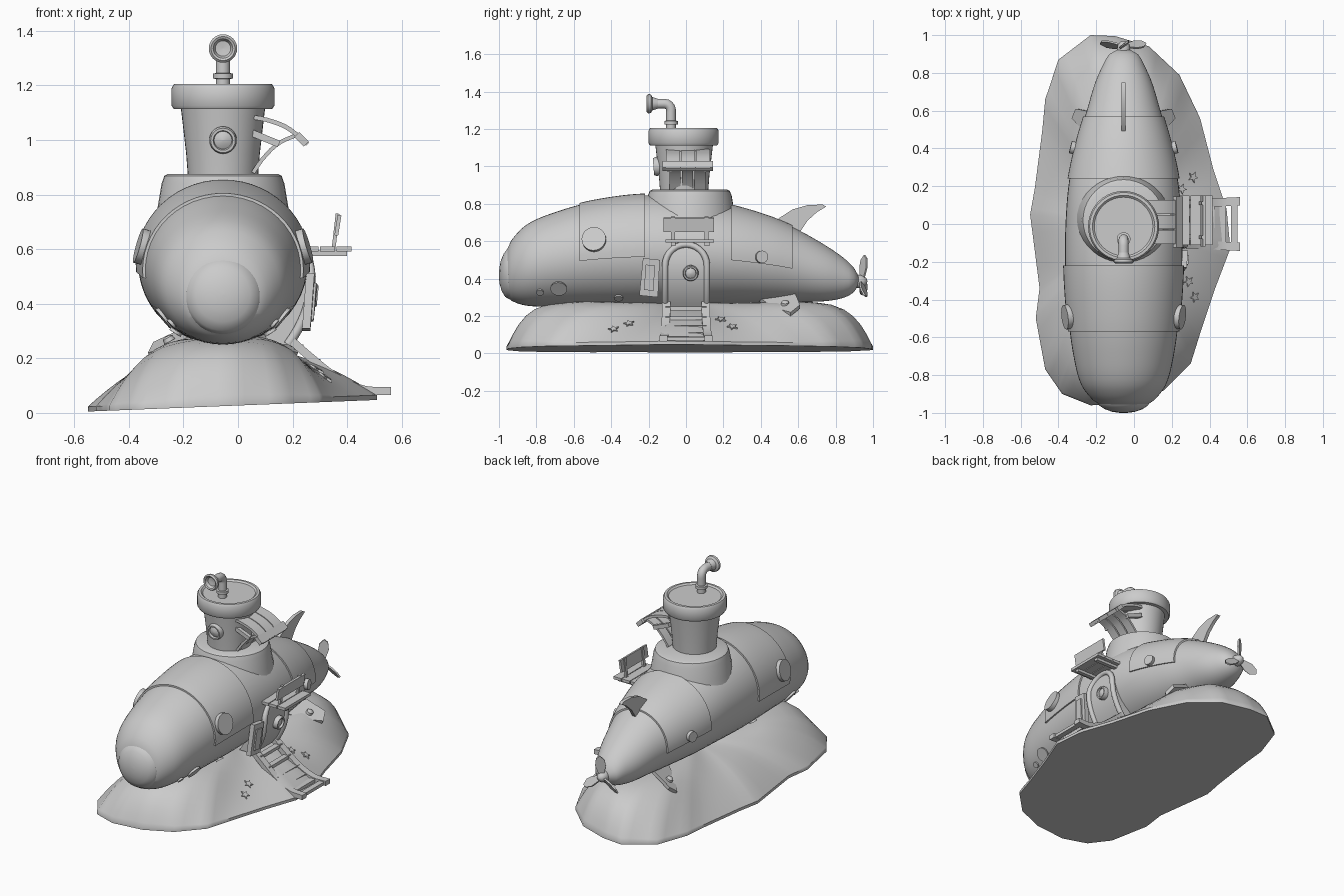
import bpy, math
from mathutils import Vector as V, Quaternion

if "Cube" in bpy.data.objects:
    bpy.data.objects.remove(bpy.data.objects["Cube"])

CX = -0.055  # hull axis
mat = bpy.data.materials.new("plain_grey")
mat.use_nodes = True
GREY = (0.6, 0.6, 0.6, 1)
mat.diffuse_color = GREY
mat.node_tree.nodes["Principled BSDF"].inputs["Base Color"].default_value = GREY
parts = []


def add(name, data):
    ob = bpy.data.objects.new(name, data)
    bpy.context.collection.objects.link(ob)
    data.materials.append(mat)
    parts.append(ob)
    return ob


def mesh(name, verts, faces):
    me = bpy.data.meshes.new(name)
    me.from_pydata([tuple(v) for v in verts], [], faces)
    me.validate()
    return add(name, me)


def loft(name, rings):
    """Skin closed rings of equal length and cap both ends."""
    n = len(rings[0])
    faces = [(r * n + i, r * n + (i + 1) % n, (r + 1) * n + (i + 1) % n, (r + 1) * n + i)
             for r in range(len(rings) - 1) for i in range(n)]
    faces += [tuple(range(n))[::-1], tuple(range((len(rings) - 1) * n, len(rings) * n))]
    return mesh(name, [v for r in rings for v in r], faces)


def lathe(name, profile, loc=(CX, 0, 0), normal=(0, 0, 1), n=40):
    """Turn (radius, height) pairs around an axis."""
    q = V(normal).to_track_quat('Z', 'Y')
    ring = lambda r, h: [V(loc) + q @ V((max(r, 1e-4) * math.cos(a), max(r, 1e-4) * math.sin(a), h))
                         for a in (math.tau * i / n for i in range(n))]
    return loft(name, [ring(r, h) for r, h in profile])


def prism(name, pts, thick):
    h = V(thick) / 2
    return loft(name, [[V(p) - h for p in pts], [V(p) + h for p in pts]])


def box(name, lo, hi):
    (a, b, c), (d, e, f) = lo, hi
    return prism(name, [(a, b, c), (d, b, c), (d, e, c), (a, e, c)], (0, 0, 0)) if c == f else \
        loft(name, [[(a, b, z), (d, b, z), (d, e, z), (a, e, z)] for z in (c, f)])


def patch(name, func, nu, nv, depth):
    """Raised plate: func(u, v, offset), with its rim sunk to the given depth."""
    verts = []
    for i in range(-1, nu + 2):
        for j in range(-1, nv + 2):
            rim = i in (-1, nu + 1) or j in (-1, nv + 1)
            verts.append(func(min(max(i / nu, 0), 1), min(max(j / nv, 0), 1), depth if rim else 0))
    m = nv + 3
    return mesh(name, verts, [(i * m + j, i * m + j + 1, (i + 1) * m + j + 1, (i + 1) * m + j)
                              for i in range(nu + 2) for j in range(m - 1)])


def tube(name, pts, r):
    cu = bpy.data.curves.new(name, 'CURVE')
    cu.dimensions, cu.bevel_depth, cu.bevel_resolution, cu.use_fill_caps = '3D', r, 4, True
    sp = cu.splines.new('POLY')
    sp.points.add(len(pts) - 1)
    for p, c in zip(sp.points, pts):
        p.co = (*c, 1)
    return add(name, cu)


def hermite(rows, t):
    """Smooth interpolation of table rows keyed by their first column."""
    k = max(i for i in range(len(rows) - 1) if rows[i][0] <= t or i == 0)
    slope = lambda i, c: ((rows[min(i + 1, len(rows) - 1)][c] - rows[max(i - 1, 0)][c])
                          / (rows[min(i + 1, len(rows) - 1)][0] - rows[max(i - 1, 0)][0]))
    d = rows[k + 1][0] - rows[k][0]
    s = (t - rows[k][0]) / d
    return [(1 + 2 * s) * (1 - s) ** 2 * rows[k][c] + s * s * (3 - 2 * s) * rows[k + 1][c]
            + d * s * (1 - s) * ((1 - s) * slope(k, c) - s * slope(k + 1, c)) for c in range(1, len(rows[0]))]


def ribbon(name, path, y0, y1, thick):
    """Bent plank following an (x, z) path."""
    ps = [V((x, 0, z)) for x, z in path]
    rings = []
    for i, p in enumerate(ps):
        t = (ps[min(i + 1, len(ps) - 1)] - ps[max(i - 1, 0)]).normalized()
        n = V((-t.z, 0, t.x)) * thick / 2
        rings.append([p + n * s + V((0, y, 0)) for s, y in ((1, y0), (1, y1), (-1, y1), (-1, y0))])
    return loft(name, rings)


def bend(rows, n=10):
    a, b = rows[0][0], rows[-1][0]
    return [(a + (b - a) * i / n, hermite(rows, a + (b - a) * i / n)[0]) for i in range(n + 1)]


# Hull: y, half width, top, bottom
HULL = [(-.96, .12, .55, .31), (-.93, .165, .61, .28), (-.85, .225, .69, .255), (-.7, .265, .755, .25),
        (-.5, .292, .81, .25), (-.22, .31, .845, .25), (.05, .305, .83, .26), (.25, .285, .785, .265),
        (.45, .24, .725, .27), (.6, .195, .66, .275), (.75, .15, .575, .28), (.85, .105, .505, .3),
        (.9, .075, .455, .33), (.925, .03, .41, .37)]


def hull(y, a, off=0):
    w, top, bot = hermite(HULL, y)
    return V((CX + (w + off) * math.cos(a), y, (top + bot) / 2 + ((top - bot) / 2 + off) * math.sin(a)))


def hull_at(y, z, side):
    """Point and outward normal on the hull side at a given height."""
    w, top, bot = hermite(HULL, y)
    a = math.asin((2 * z - top - bot) / (top - bot))
    a = a if side > 0 else math.pi - a
    p = hull(y, a)
    return p, (hull(y + .01, a) - p).cross(hull(y, a + .01) - p).normalized() * -1


loft("hull", [[hull(-.96 + 1.885 * i / 70, math.tau * j / 48) for j in range(48)] for i in range(71)])
lathe("nose_cap", [(.14, -.02), (.142, .01), (.13, .035), (.1, .055), (.06, .069), (.025, .074), (0, .075)],
      (CX, -.925, .43), (0, -1, .05))
for name, a, b in (("front_shell", -.57, -.22), ("rear_shell", .24, .57)):
    patch(name, lambda u, v, o: hull(a + (b - a) * u, -.1 + (math.pi + .2) * v, .01 + o), 10, 30, -.025)

# Portholes and rivets
def porthole(name, loc, normal, r):
    lathe(name, [(r, -.03), (r, .012), (r * .9, .024), (r * .72, .024), (r * .65, .012), (r * .4, .018), (0, .022)],
          loc, normal, 28)


def bump(name, loc, normal, r):
    lathe(name, [(r, -.01), (r * .9, r * .25), (r * .6, r * .5), (0, r * .6)], loc, normal, 16)


for side, word in ((1, "left"), (-1, "right")):
    porthole("front_porthole_" + word, *hull_at(-.49, .605, side), .065)
    porthole("rear_porthole_" + word, *hull_at(.4, .515, side), .033)
    for y, z, r in ((-.68, .35, .045), (-.78, .33, .02), (-.36, .3, .025)):
        bump("hull_bump_" + word, *hull_at(y, z, side), r)
    # Lower stabiliser fins
    fin = [(.08, .39, .29), (.1, .58, .32), (.25, .61, .25), (.27, .56, .21), (.19, .47, .235)]
    prism("side_fin_" + word, [(CX + side * x, y, z) for x, y, z in fin], (side * .01, 0, .02))
    bump("fin_bolt_" + word, (CX + side * .2, .53, .27), (side * .5, 0, .9), .022)

# Tower, cap and periscope
lathe("tower_skirt", [(.26, .66), (.24, .75), (.225, .84), (.215, .868), (.2, .876), (0, .876)], (CX, .02, 0))
lathe("tower", [(.128, .86), (.135, .95), (.15, 1.08), (.156, 1.13), (0, 1.13)], (CX, -.01, 0))
lathe("tower_cap", [(.15, 1.113), (.18, 1.113), (.188, 1.125), (.188, 1.19), (.18, 1.204), (.165, 1.205),
                    (.155, 1.196), (0, 1.196)], (CX, -.013, 0))
porthole("tower_porthole", (CX, -.15, 1.0), (0, -1, -.08), .05)
tube("periscope_pipe", [(CX, -.08, 1.19), (CX, -.08, 1.29)]
     + [(CX, -.115 + .035 * math.cos(a), 1.3 + .035 * math.sin(a)) for a in (0, .4, .8, 1.2, 1.57)]
     + [(CX, -.18, 1.335)], .026)
lathe("periscope_collar", [(.02, 1.222), (.036, 1.225), (.036, 1.243), (.02, 1.246)], (CX, -.08, 0))
lathe("periscope_mouth", [(.026, -.03), (.036, 0), (.05, .008), (.052, .022), (.044, .03), (.036, .026), (.028, .008),
                          (0, .004)], (CX, -.18, 1.335), (0, -1, 0), 24)

# Tower awning: curved planks above, tapering planks below
roof = bend([(.04, 1.085), (.1, 1.075), (.18, 1.045), (.255, .985)])
for i in (-1, 0, 1):
    y = .01 + i * .08
    ribbon("awning_plank", roof, y - .037, y + .037, .016)
    ribbon("awning_support", bend([(.055, .88), (.09, .93), (.145, .985), (.22, 1.02)]), y * .85 - .03, y * .85 + .03, .014)
ribbon("awning_front_bar", [(.215, 1.02), (.25, .985)], -.125, .145, .025)
for y in (-.09, .11):
    ribbon("awning_bracket", [(.04, 1.03), (.15, .985)], y - .012, y + .012, .025)

# Door: curved panel, frame, knob window, open shutter
door_x = lambda z: .268 - 1.6 * (z - .48) ** 2
def arch(r, n=14):
    return ([(-r, .25 + i * .22 / 8) for i in range(8)]
            + [(-r * math.cos(math.pi * i / n), .47 + r * math.sin(math.pi * i / n)) for i in range(n + 1)]
            + [(r, .47 - (i + 1) * .22 / 8) for i in range(8)])


def door_panel(u, v, o):
    z = .25 + .325 * u
    w = .105 if z < .47 else math.sqrt(max(.105 ** 2 - (z - .47) ** 2, 1e-6))
    return V((door_x(z) + o, w * (2 * v - 1), z))


patch("door", door_panel, 16, 6, -.1)
tube("door_frame", [(door_x(z), y, z) for y, z in arch(.112)], .017)
porthole("door_window", (door_x(.43) + .004, .025, .43), (1, 0, -.1), .042)
prism("door_shutter", [(.25, -.25, .31), (.25, -.15, .3), (.27, -.14, .5), (.265, -.23, .51)], (.03, 0, 0))
prism("shutter_panel", [(.27, -.225, .34), (.27, -.175, .335), (.285, -.165, .47), (.28, -.215, .475)], (.014, 0, 0))

# Shelf over the door with a leaning back board
for i in range(3):
    box("shelf_slat", (.24 + i * .06, -.11, .592), (.295 + i * .06, .15, .61))
for y in (-.08, .1):
    box("shelf_bracket", (.2, y, .575), (.4, y + .025, .595))
    ribbon("back_post", [(.35, .6), (.365, .73)], y, y + .02, .014)
ribbon("back_board", [(.36, .65), (.372, .725)], -.12, .15, .014)

# Boarding steps
slope = [(.19, .27), (.27, .2), (.36, .13), (.46, .085), (.56, .08)]
for s in (-1, 1):
    path = bend(slope, 12)
    rail = ribbon("step_rail", path, s * .105 - .022, s * .105 + .022, .03)
    for v in rail.data.vertices:  # flare towards the foot
        v.co.y += s * .05 * max(0, v.co.x - .25)
for i in range(6):
    x, z = bend(slope, 12)[2 * i + 1]
    box("step_tread", (x - .015, -.11, z - .012), (x + .02, .11, z + .008))

# Tail fin and propeller
prism("tail_fin", [(CX, y, z) for y, z in ((.44, .68), (.5, .725), (.57, .77), (.65, .793), (.73, .796), (.75, .785),
                                           (.7, .755), (.65, .71), (.61, .65), (.56, .62))], (.022, 0, 0))
lathe("propeller_hub", [(.03, 0), (.036, .02), (.03, .05), (.015, .066), (0, .07)], (CX, .9, .385), (0, 1, 0), 20)
for k in range(3):
    q = Quaternion((0, 1, 0), math.tau * k / 3 + .15) @ Quaternion((0, 0, 1), .6)
    leaf = [(-.01, 0), (-.032, .07), (-.03, .11), (-.005, .14), (.02, .125), (.03, .08), (.012, 0)]
    prism("propeller_blade", [V((CX, .94, .385)) + q @ V((x, .15 * z, z)) for x, z in leaf], q @ V((0, .01, 0)))

# Sand mound, steep at the ends and gentle at the sides
EDGE = [(-.23, 1), (-.4, .87), (-.47, .66), (-.485, .5), (-.525, .19), (-.55, .05), (-.5, -.34), (-.52, -.5),
        (-.47, -.77), (-.38, -.9), (-.23, -.96), (-.02, -.95), (.16, -.88), (.3, -.74), (.35, -.58), (.43, -.34),
        (.51, -.13), (.49, .08), (.42, .29), (.35, .56), (.24, .79), (.08, .94), (-.1, .995)]
base_z = lambda x: .005 + .04 * (x + .55)


def sand(k, s):
    i = int(k) % len(EDGE)
    d = V(EDGE[i]).lerp(V(EDGE[(i + 1) % len(EDGE)]), k % 1) - V((-.05, 0))
    p = 1.8 + 8 * (abs(d.y) / math.hypot(2 * d.x, d.y)) ** 4
    x, y = -.05 + d.x * s, d.y * s
    ripple = .008 * math.sin(9 * x + 11 * y) * math.sin(7 * y - 5 * x) * (1 - s)
    return V((x, y, base_z(x) * s + .018 + .25 * (1 - s ** p) - .01 * (1 - s) + ripple))


N = len(EDGE) * 4
rings = [[sand(i / 4, s) for i in range(N)] for s in (.02, .2, .35, .5, .6, .7, .78, .85, .9, .94, .97, .99, 1)]
loft("sand_mound", rings[:-1] + [rings[-1], [V((p.x, p.y, base_z(p.x))) for p in rings[-1]]])

# Starfish on the sand
for k, s in ((18, .64), (18.1, .78), (14.7, .74), (14.5, .84)):
    p, e = sand(k, s), .01
    n = (sand(k + e, s) - p).cross(p - sand(k, s + e)).normalized()
    q = (n if n.z > 0 else -n).to_track_quat('Z', 'Y')
    prism("starfish", [p + q @ V((r * math.cos(a), r * math.sin(a), 0))
                       for r, a in ((.03 if i % 2 else .013, math.pi * i / 5) for i in range(10))], q @ V((0, 0, .016)))

# Bake curves, fix normals, smooth the shading
bpy.ops.object.select_all(action='DESELECT')
for ob in parts:
    ob.select_set(True)
bpy.context.view_layer.objects.active = parts[0]
bpy.ops.object.convert(target='MESH')
bpy.ops.object.mode_set(mode='EDIT')
bpy.ops.mesh.select_all(action='SELECT')
bpy.ops.mesh.normals_make_consistent(inside=False)
bpy.ops.object.mode_set(mode='OBJECT')
bpy.ops.object.shade_smooth_by_angle(angle=math.radians(38))
